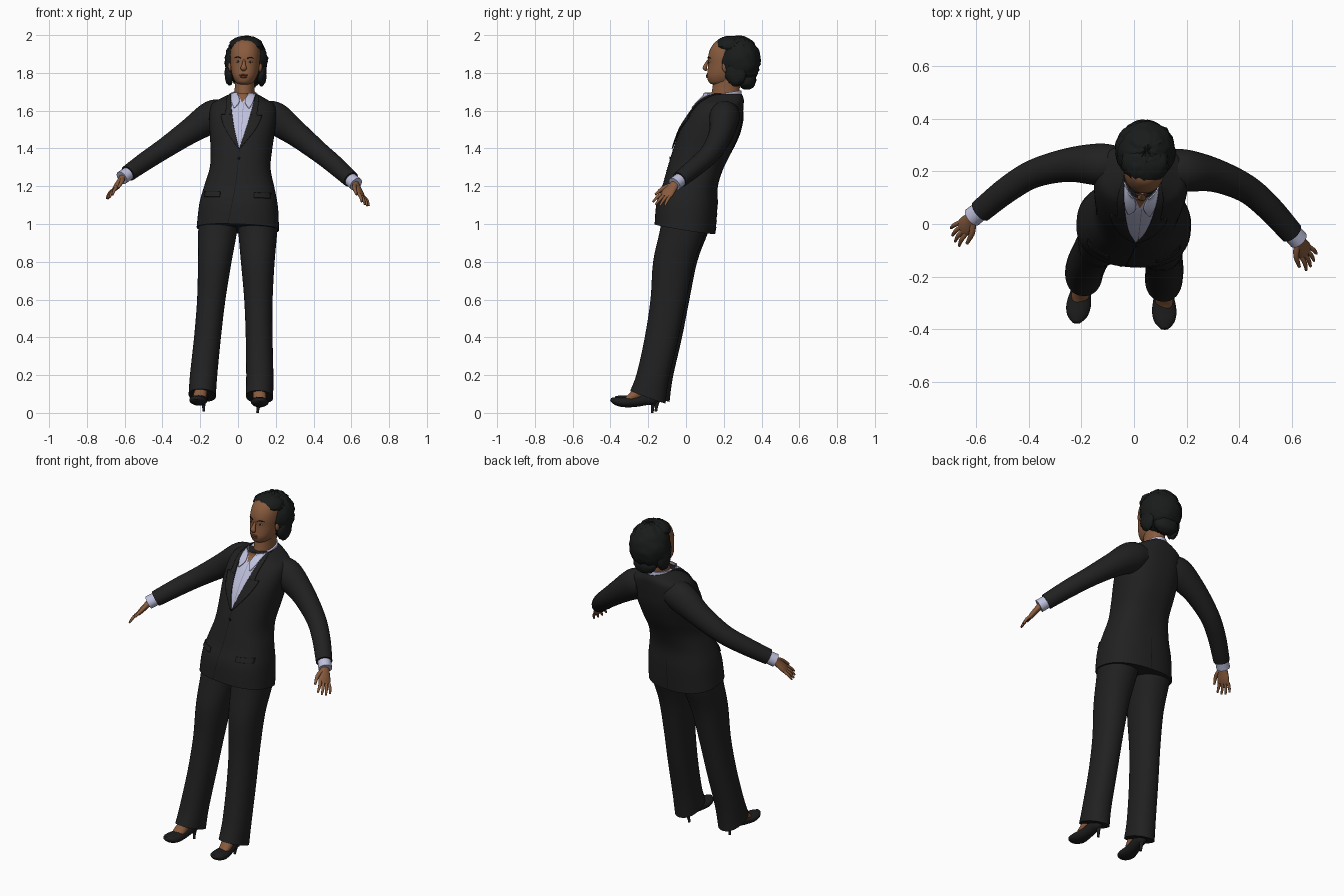
import bpy, bmesh, math, random
from mathutils import Vector, Matrix

if "Cube" in bpy.data.objects:
    bpy.data.objects.remove(bpy.data.objects["Cube"])

random.seed(4)
# Whole figure is built symmetric, then turned and leaned slightly
POSE = (Matrix.Translation((-0.027, 0, 0)) @ Matrix.Rotation(math.radians(1.56), 4, 'Y')
        @ Matrix.Rotation(math.radians(-4), 4, 'Z'))


def material(name, rgb):
    m = bpy.data.materials.new(name)
    m.diffuse_color = (*rgb, 1)
    m.use_nodes = True
    m.node_tree.nodes["Principled BSDF"].inputs["Base Color"].default_value = m.diffuse_color
    return m


SUIT = material("suit_black", (0.015, 0.015, 0.015))
SEAM = material("seam_black", (0.006, 0.006, 0.006))
HAIR = material("hair_black", (0.010, 0.011, 0.011))
SHOE = material("shoe_black", (0.012, 0.012, 0.013))
SHIRT = material("shirt_lilac", (0.52, 0.53, 0.72))
FOLD = material("shirt_fold", (0.27, 0.27, 0.40))
SKIN = material("skin_brown", (0.25, 0.105, 0.047))
LIPS = material("lip_brown", (0.16, 0.05, 0.03))
WHITE = material("eye_white", (0.45, 0.38, 0.32))


def finish(name, bm, mat, angle=40):
    bmesh.ops.recalc_face_normals(bm, faces=bm.faces[:])
    bmesh.ops.transform(bm, matrix=POSE, verts=bm.verts[:])
    me = bpy.data.meshes.new(name)
    bm.to_mesh(me)
    bm.free()
    me.materials.append(mat)
    ob = bpy.data.objects.new(name, me)
    bpy.context.collection.objects.link(ob)
    bpy.ops.object.select_all(action='DESELECT')
    ob.select_set(True)
    bpy.context.view_layer.objects.active = ob
    bpy.ops.object.shade_smooth_by_angle(angle=math.radians(angle))
    return ob


def smooth_rows(rows, k=4):
    """Catmull-Rom resampling of a table of rows."""
    out = []
    for i in range(len(rows) - 1):
        a, b, c, d = (rows[max(0, min(len(rows) - 1, i + j))] for j in (-1, 0, 1, 2))
        for s in range(k):
            t = s / k
            out.append(tuple(0.5 * (2 * q + (r - p) * t + (2 * p - 5 * q + 4 * r - u) * t * t
                                    + (3 * q - p - 3 * r + u) * t ** 3)
                             for p, q, r, u in zip(a, b, c, d)))
    return out + [tuple(rows[-1])]


def skin_rings(name, rings, mat, caps=True, angle=40):
    bm = bmesh.new()
    vs = [[bm.verts.new(p) for p in r] for r in rings]
    n = len(vs[0])
    for a, b in zip(vs, vs[1:]):
        for i in range(n):
            bm.faces.new((a[i], a[(i + 1) % n], b[(i + 1) % n], b[i]))
    if caps:
        bm.faces.new(vs[0])
        bm.faces.new(vs[-1])
    return finish(name, bm, mat, angle)


def stack(name, rows, mat, cx=0.0, n=40, p=2.0, k=4, caps=True):
    """Horizontal sections: z, half width, front y, back y, slope, x centre."""
    rings = []
    for z, w, yf, yb, slope, x in smooth_rows(rows, k):
        h, ring = (yb - yf) / 2, []
        for i in range(n):
            c, s = math.cos(2 * math.pi * i / n), math.sin(2 * math.pi * i / n)
            dx = w * math.copysign(abs(c) ** (2 / p), c)
            dy = h * math.copysign(abs(s) ** (2 / p), s)
            ring.append((cx + x + dx, (yf + yb) / 2 + dy, z - slope * dy))
        rings.append(ring)
    return skin_rings(name, rings, mat, caps)


def tube(name, rows, mat, side=1, hint=(0, 0, 1), n=18, k=3):
    """Swept ellipse: x, y, z, radius along hint, radius across."""
    rows = smooth_rows(rows, k)
    pts = [Vector((r[0] * side, r[1], r[2])) for r in rows]
    hint = Vector((hint[0] * side, hint[1], hint[2]))
    rings = []
    for i, r in enumerate(rows):
        t = (pts[min(i + 1, len(pts) - 1)] - pts[max(i - 1, 0)]).normalized()
        u = (hint - t * hint.dot(t)).normalized()
        v = t.cross(u)
        rings.append([pts[i] + u * r[3] * math.cos(a) + v * r[4] * math.sin(a)
                      for a in (2 * math.pi * j / n for j in range(n))])
    return skin_rings(name, rings, mat, angle=55)


def ball(name, c, r, mat, jitter=0.0, n=20):
    bm = bmesh.new()
    bmesh.ops.create_uvsphere(bm, u_segments=n, v_segments=n * 2 // 3, radius=1)
    for v in bm.verts:
        f = 1 + random.uniform(-jitter, jitter)
        v.co = Vector([c[i] + v.co[i] * r[i] * f for i in range(3)])
    return finish(name, bm, mat, 60)


# Jacket body
P = 2.4
TORSO = [(0.975, .218, -.165, .155, .16, 0), (1.10, .208, -.155, .165, .08, 0),
         (1.20, .185, -.125, .168, 0, 0), (1.30, .160, -.097, .200, 0, 0),
         (1.40, .163, -.066, .250, 0, 0), (1.50, .173, -.030, .287, 0, 0),
         (1.58, .178, .018, .300, 0, 0), (1.635, .165, .060, .305, 0, 0),
         (1.665, .118, .088, .305, 0, 0), (1.69, .070, .115, .295, 0, 0)]
stack("jacket_body", TORSO, SUIT, n=56, p=P, k=5)
TABLE = smooth_rows(TORSO, 5)


def surface(x, z, back=False):
    """Point on the jacket's front or back."""
    for a, b in zip(TABLE, TABLE[1:]):
        if a[0] <= z <= b[0] or b is TABLE[-1]:
            t = min(1, max(0, (z - a[0]) / (b[0] - a[0])))
            _, w, yf, yb, slope, _ = (p + (q - p) * t for p, q in zip(a, b))
            break
    h = (yb - yf) / 2
    dy = h * (1 - min(1, abs(x / w)) ** P) ** (1 / P) * (1 if back else -1)
    y = (yf + yb) / 2 + dy
    if not back and z > 1.64:      # follow the shirt collar near the neck
        y = min(y, 0.2 - 0.1 * math.sqrt(max(0, 1 - (x / .07) ** 2)))
    return y, z - slope * dy


def panel(name, rows, mat, off, back=False, thick=0.0, cols=8, k=6):
    """Cloth panel laid on the jacket; rows are z, x start, x end."""
    bm, grid = bmesh.new(), []
    for z, a, b in smooth_rows(rows, k):
        line = []
        for i in range(cols + 1):
            x = a + (b - a) * i / cols
            y, zz = surface(x, z, back)
            line.append(bm.verts.new((x, y + (off if back else -off), zz)))
        grid.append(line)
    for a, b in zip(grid, grid[1:]):
        for i in range(cols):
            bm.faces.new((a[i], a[i + 1], b[i + 1], b[i]))
    ob = finish(name, bm, mat)
    if thick:
        mod = ob.modifiers.new("thickness", 'SOLIDIFY')
        mod.thickness, mod.offset = thick, 0
    return ob


# Shirt front, neck opening, closing line and vent
panel("shirt_front", [(1.40, -.001, .001), (1.50, -.03, .03), (1.60, -.052, .052),
                      (1.69, -.064, .064)], SHIRT, .004)
panel("shirt_placket", [(1.43, .006, .009), (1.64, .006, .009)], FOLD, .006, cols=1)
panel("neck_opening", [(1.645, -.001, .001), (1.695, -.03, .03)], SKIN, .008)
panel("jacket_closing", [(.98, -.045, -.042), (1.06, -.03, -.027), (1.25, -.008, -.005),
                         (1.40, -.001, .002)], SEAM, .003, cols=1)
panel("back_vent", [(.98, -.002, .002), (1.14, -.002, .002)], SEAM, .003, True, cols=1)
ball("jacket_button", (0, surface(0, 1.35)[0] - .003, 1.35), (.008, .004, .008), SEAM, n=10)

# Shirt collar and neck
stack("shirt_collar", [(1.62, .072, .098, .300, -.12, 0), (1.695, .064, .105, .293, -.15, 0)],
      SHIRT, k=2)
stack("neck", [(1.64, .056, .125, .285, 0, 0), (1.72, .052, .140, .285, 0, 0),
               (1.80, .055, .150, .300, 0, 0)], SKIN, n=28)

# Head and face
stack("head", [(1.738, .022, .145, .21, 0, 0), (1.75, .045, .122, .25, 0, 0),
               (1.78, .063, .112, .28, 0, 0), (1.81, .072, .114, .30, 0, 0),
               (1.85, .078, .118, .32, 0, 0), (1.89, .080, .118, .33, 0, 0),
               (1.93, .076, .130, .33, 0, 0), (1.965, .060, .155, .31, 0, 0),
               (1.98, .030, .185, .27, 0, 0)], SKIN, p=2.2)
tube("nose", [(0, .118, 1.868, .006, .006), (0, .106, 1.845, .009, .010),
              (0, .100, 1.826, .012, .017), (0, .110, 1.815, .006, .010)], SKIN, hint=(0, -1, 0))
ball("upper_lip", (0, .113, 1.789, ), (.024, .007, .005), LIPS)
ball("lower_lip", (0, .113, 1.780), (.020, .008, .006), LIPS)

# Hair: crown, front sweep and gathered back
ball("hair_crown", (0, .282, 1.865), (.114, .113, .130), HAIR, .045, 36)
ball("hair_front", (0, .235, 1.948), (.088, .078, .048), HAIR, .06, 26)
ball("hair_nape", (0, .325, 1.765), (.072, .048, .052), HAIR, .07, 20)

for s, tag in ((-1, "left"), (1, "right")):
    # Facial details
    ball("eye_" + tag, (s * .032, .128, 1.860), (.012, .007, .005), WHITE, n=12)
    ball("iris_" + tag, (s * .032, .1235, 1.860), (.005, .004, .005), HAIR, n=10)
    tube("brow_" + tag, [(.016, .117, 1.878, .002, .003), (.034, .122, 1.884, .003, .003),
                         (.052, .137, 1.878, .001, .002)], HAIR, s, n=8)
    ball("ear_" + tag, (s * .080, .215, 1.835), (.010, .018, .028), SKIN, n=14)
    ball("side_hair_" + tag, (s * .085, .270, 1.800), (.026, .055, .065), HAIR, .08, 18)

    # Lapel, shirt collar wing, pocket flap
    panel("lapel_" + tag, [(1.40, 0, s * .004), (1.50, s * .03, s * .078),
                           (1.575, s * .047, s * .108), (1.58, s * .048, s * .084),
                           (1.66, s * .062, s * .086), (1.69, s * .065, s * .070)],
          SUIT, .007, thick=.006)
    panel("lapel_edge_" + tag, [(1.40, s * .004, s * .007), (1.50, s * .078, s * .081),
                                (1.572, s * .107, s * .110)], SEAM, .005, cols=1)
    panel("collar_wing_" + tag, [(1.615, s * .036, s * .042), (1.65, s * .014, s * .058),
                                 (1.695, s * .030, s * .066)], SHIRT, .012, thick=.005)
    panel("pocket_flap_" + tag, [(1.135, s * .09, s * .175), (1.165, s * .09, s * .175)],
          SUIT, .004, thick=.006)
    panel("pocket_line_" + tag, [(1.165, s * .088, s * .177), (1.169, s * .088, s * .177)],
          SEAM, .006, k=1)

    # Sleeve, cuff
    tube("sleeve_" + tag, [(.10, .215, 1.585, .070, .075), (.165, .215, 1.565, .086, .080),
                           (.28, .205, 1.487, .068, .064), (.405, .163, 1.395, .055, .054),
                           (.50, .095, 1.325, .050, .050), (.592, .008, 1.252, .044, .045)],
         SUIT, s, n=26, k=5)
    tube("cuff_" + tag, [(.57, .03, 1.268, .035, .036), (.622, -.018, 1.228, .037, .038)],
         SHIRT, s, n=24)

    # Hand: palm, four fingers, thumb
    d = Vector((.42, -.56, -.71)).normalized()
    across = Vector((-.50, -.80, .33))
    across = (across - d * across.dot(d)).normalized()
    wrist = Vector((.615, -.012, 1.233))
    tube("palm_" + tag, [(*(wrist + d * t), a, b) for t, a, b in
                         ((0, .024, .019), (.03, .029, .017), (.07, .036, .015),
                          (.098, .033, .010))], SKIN, s, across)
    curl = Vector((-.015, 0, -.012))
    for i, length in enumerate((.062, .075, .078, .070)):
        off = across * (i - 1.5) * .017
        a = wrist + d * .085 + off
        e = a + d * length + off * .5
        m = (a + e) / 2 - curl * .3
        tube(f"finger_{i + 1}_{tag}", [(*a, .009, .009), (*m, .0085, .0085), (*e, .005, .005)],
             SKIN, s, across, n=10)
    a = wrist + d * .025 + across * .018
    tube("thumb_" + tag, [(*a, .013, .013), (*(a + d * .035 + across * .026), .011, .011),
                          (*(a + d * .085 + across * .038), .006, .006)], SKIN, s, across, n=10)

    # Trouser leg
    legs = [(.088, .072, -.285, -.098, .36, .152), (.20, .072, -.250, -.080, .18, .149),
            (.40, .071, -.210, -.030, 0, .137), (.60, .075, -.180, .010, 0, .125),
            (.80, .089, -.167, .052, 0, .114), (.95, .102, -.135, .108, 0, .107),
            (1.03, .104, -.12, .125, 0, .106)]
    stack("trouser_leg_" + tag, [(*r[:5], s * r[5]) for r in legs], SUIT, n=32, p=2.2)

    # Shoe, heel and instep
    tube("shoe_" + tag, [(.148, -.140, .085, .018, .016), (.149, -.160, .083, .034, .028),
                         (.152, -.205, .077, .033, .033), (.157, -.260, .064, .029, .038),
                         (.163, -.320, .061, .027, .047), (.167, -.362, .067, .021, .038),
                         (.169, -.388, .075, .009, .014)], SHOE, s, n=22)
    tube("shoe_heel_" + tag, [(.147, -.160, .075, .018, .018), (.145, -.166, .035, .009, .009),
                              (.142, -.170, .004, .007, .007)], SHOE, s, (0, 1, 0), n=12)
    tube("instep_" + tag, [(.152, -.205, .17, .034, .034), (.155, -.240, .115, .036, .034),
                           (.160, -.285, .080, .022, .034), (.163, -.312, .068, .014, .024)],
         SKIN, s, (0, 1, 0))
